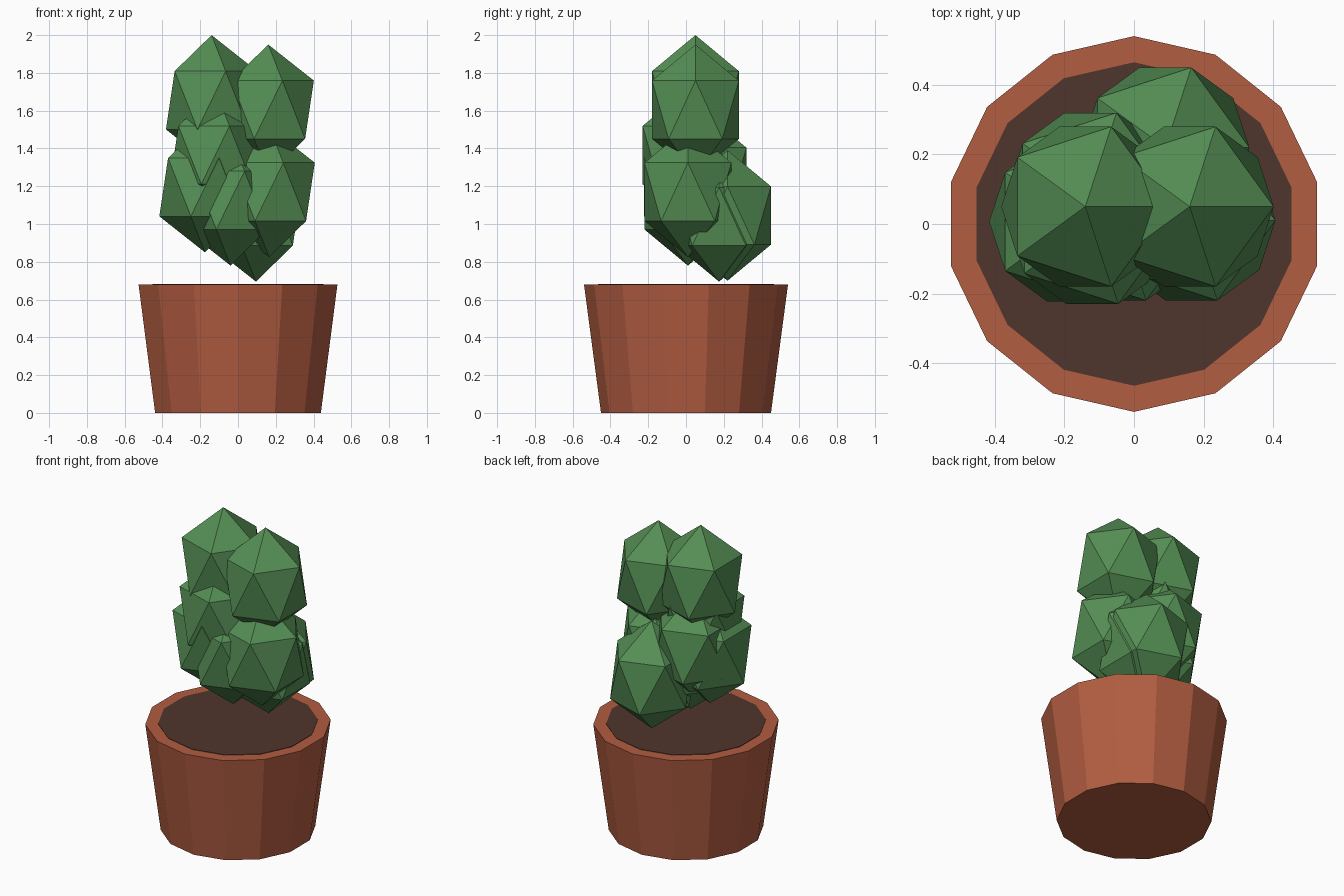
import bpy
import math

if "Cube" in bpy.data.objects:
    bpy.data.objects.remove(bpy.data.objects["Cube"])


def material(name, rgb):
    m = bpy.data.materials.new(name)
    m.diffuse_color = (*rgb, 1)
    m.use_nodes = True
    m.node_tree.nodes["Principled BSDF"].inputs["Base Color"].default_value = m.diffuse_color
    return m


terracotta = material("terracotta", (0.445, 0.109, 0.053))
soil_brown = material("soil brown", (0.080, 0.037, 0.026))
leaf_green = material("cactus green", (0.089, 0.27, 0.089))


def finish(name, mat):
    ob = bpy.context.object
    ob.name = name
    ob.data.materials.append(mat)
    return ob


# Tapered fourteen-sided pot
POT_HEIGHT = 0.68
bpy.ops.mesh.primitive_cone_add(vertices=14, radius1=0.45, radius2=0.54,
                                depth=POT_HEIGHT, location=(0, 0, POT_HEIGHT / 2))
finish("pot", terracotta)

# Thin soil disc lying in the pot mouth
bpy.ops.mesh.primitive_cylinder_add(vertices=14, radius=0.465, depth=0.006,
                                    location=(0, 0, POT_HEIGHT))
finish("soil", soil_brown)

# Cactus made of overlapping, stretched low-poly lobes
lobes = {
    "lobe_top_left": (-0.14, 0.05, 1.655),
    "lobe_top_right": (0.16, 0.05, 1.605),
    "lobe_middle_left": (-0.12, 0.00, 1.365),
    "lobe_back_left": (-0.125, 0.09, 1.25),
    "lobe_low_left": (-0.175, 0.007, 1.195),
    "lobe_front_right": (0.165, 0.01, 1.17),
    "lobe_low_front": (-0.04, 0.01, 1.125),
    "lobe_low_back": (0.09, 0.22, 1.045),
    "lobe_low_inner": (0.095, 0.175, 1.04),
}
for name, place in lobes.items():
    bpy.ops.mesh.primitive_ico_sphere_add(subdivisions=1, radius=1, location=place)
    finish(name, leaf_green).scale = (0.27, 0.27, 0.345)
